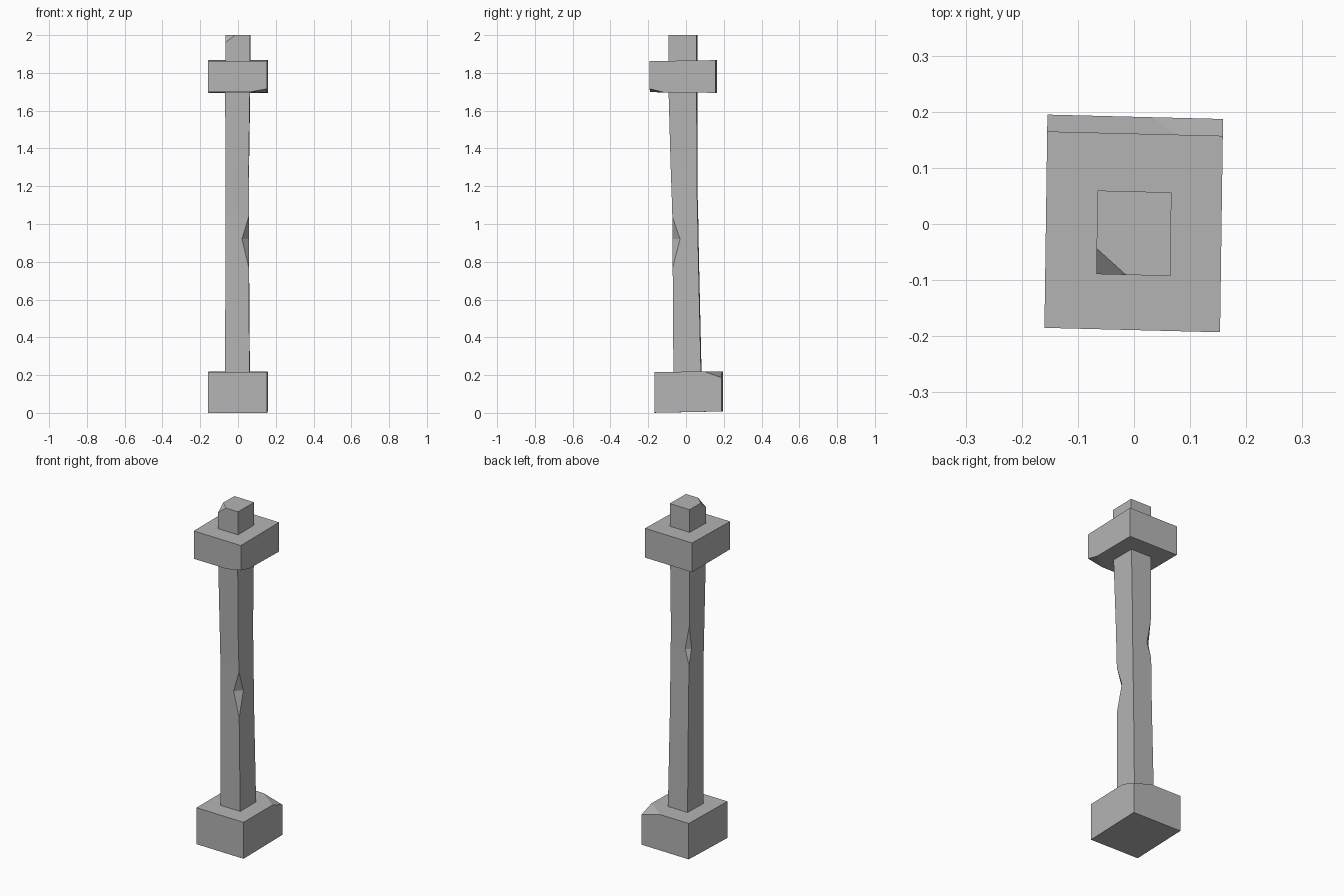
import bpy
import bmesh
from mathutils import Vector

cube = bpy.data.objects.get("Cube")
if cube:
    bpy.data.objects.remove(cube, do_unlink=True)

stone = bpy.data.materials.new("grey_stone")
stone.use_nodes = True
colour = (0.46, 0.46, 0.46, 1)
stone.diffuse_color = colour
stone.node_tree.nodes["Principled BSDF"].inputs["Base Color"].default_value = colour

# Corner order used in every ring
FRONT_RIGHT, FRONT_LEFT, BACK_LEFT, BACK_RIGHT = range(4)


def ring(z, x, y, tilt=0, chips=None):
    """Slightly skewed rectangle; a chip splits a corner into two points."""
    chips = chips or {}
    corners = []
    for cx, cy in ((x[0], y[0]), (x[1], y[0]), (x[1], y[1]), (x[0], y[1])):
        corners.append(Vector((cx + 0.014 * cy, cy - 0.025 * cx, z + tilt * cy)))
    points = []
    for i, c in enumerate(corners):
        before, after = chips.get(i, (0, 0))
        points.append(c + (corners[i - 1] - c).normalized() * before)
        points.append(c + (corners[(i + 1) % 4] - c).normalized() * after)
    return points


def loft(name, rings):
    """Skin a stack of rings, merging the corners that are not chipped."""
    bm = bmesh.new()
    loops = [[bm.verts.new(p) for p in r] for r in rings]
    for low, high in zip(loops, loops[1:]):
        for i in range(8):
            j = (i + 1) % 8
            bm.faces.new((low[i], low[j], high[j], high[i]))
    bm.faces.new(loops[0][::-1])
    bm.faces.new(loops[-1])
    bmesh.ops.remove_doubles(bm, verts=bm.verts[:], dist=0.0005)
    bmesh.ops.recalc_face_normals(bm, faces=bm.faces[:])
    mesh = bpy.data.meshes.new(name)
    bm.to_mesh(mesh)
    bm.free()
    mesh.materials.append(stone)
    obj = bpy.data.objects.new(name, mesh)
    bpy.context.collection.objects.link(obj)


# Base block, chipped at the top of its back left corner
bx, by = (-0.157, 0.156), (-0.164, 0.191)
loft("base_block", [
    ring(0.004, bx, by, 0.02),
    ring(0.185, bx, by, 0.01),
    ring(0.218, bx, by, 0.01, {BACK_LEFT: (0.09, 0.125)}),
])

# Leaning shaft with one notch on each of two opposite edges
mx = (-0.065, 0.058)
loft("shaft", [
    ring(0.20, (-0.069, 0.062), (-0.065, 0.081)),
    ring(0.77, mx, (-0.069, 0.068)),
    ring(0.92, mx, (-0.070, 0.065), 0, {FRONT_LEFT: (0.036, 0.040)}),
    ring(1.04, mx, (-0.071, 0.063)),
    ring(1.08, mx, (-0.072, 0.062)),
    ring(1.17, mx, (-0.075, 0.060), 0, {BACK_RIGHT: (0.027, 0.022)}),
    ring(1.31, mx, (-0.080, 0.059)),
    ring(1.71, (-0.067, 0.064), (-0.091, 0.058)),
])

# Cap block, chipped under its front left corner
cx, cy = (-0.157, 0.156), (-0.189, 0.161)
loft("cap_block", [
    ring(1.696, cx, cy, -0.01, {FRONT_LEFT: (0.095, 0.075)}),
    ring(1.716, cx, cy),
    ring(1.865, cx, cy, 0.015),
])

# Top stub, chipped at its front right corner
tx, ty = (-0.066, 0.066), (-0.091, 0.058)
loft("top_stub", [
    ring(1.85, tx, ty),
    ring(1.96, tx, ty),
    ring(2.0, tx, ty, 0, {FRONT_RIGHT: (0.046, 0.053)}),
])
